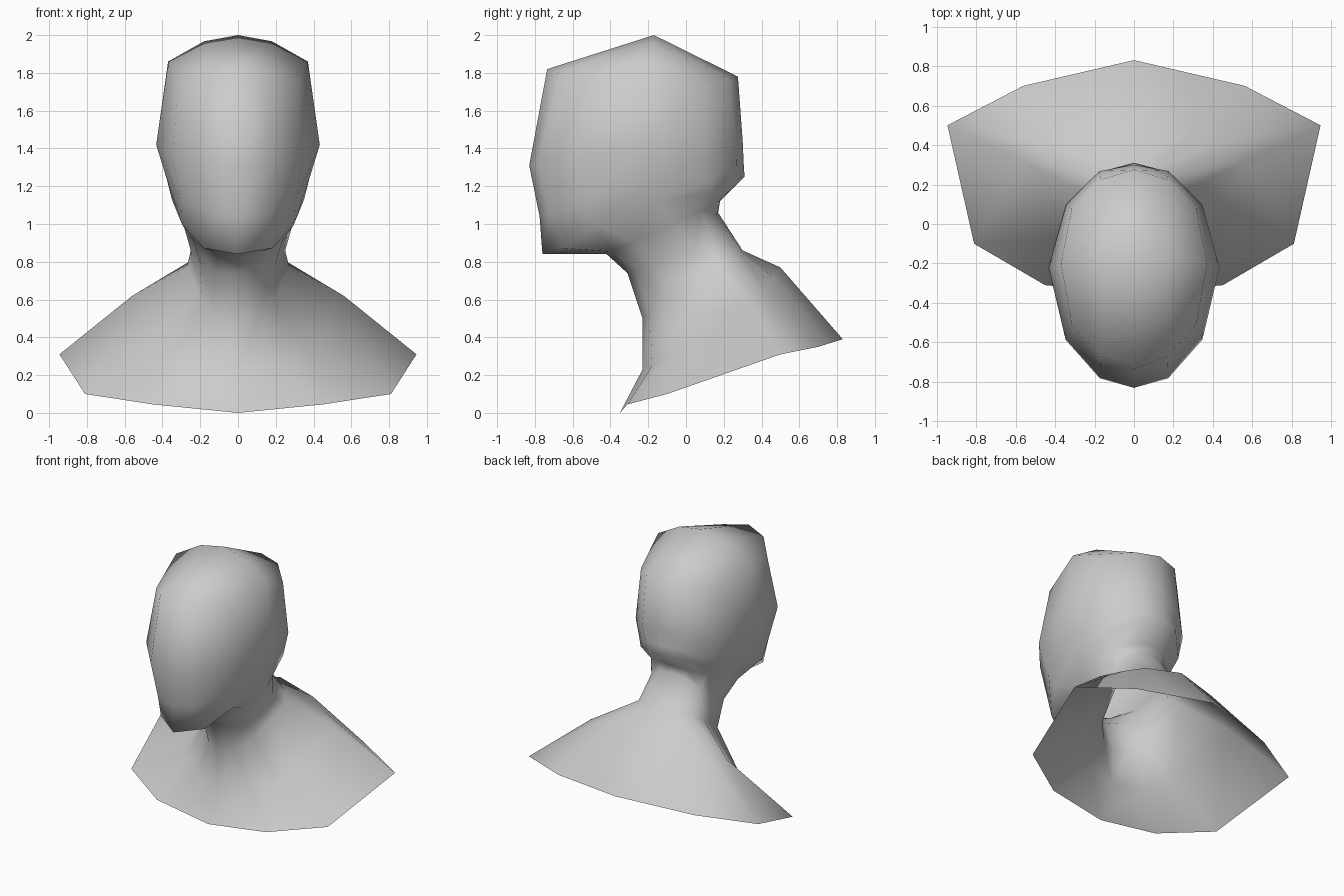
import bpy

# Twelve-sided rings; weights run from front centre round one side to back centre
ACROSS = [0, 0.4, 0.8, 1, 0.8, 0.4, 0]
ALONG = [1, 0.92, 0.6, 0, 0.6, 0.92, 1]


def half_ring(front, side, back, tweaks={}):
    """Half ring through front (y, z), widest side point (x, y, z) and back (y, z)."""
    sx, sy, sz = side
    pts = []
    for k in range(7):
        ey, ez = front if k < 3 else back
        pts.append((sx * ACROSS[k], sy + (ey - sy) * ALONG[k], sz + (ez - sz) * ALONG[k]))
    for k, p in tweaks.items():
        pts[k] = p
    return pts


# Open lower rim of the bust, with the shoulder tip at the fourth point
rim = [(0, -0.35, 0.0), (0.45, -0.31, 0.045), (0.81, -0.10, 0.10), (0.945, 0.50, 0.31),
       (0.56, 0.70, 0.35), (0.28, 0.765, 0.37), (0, 0.83, 0.39)]

# Chest, neck, jaw and skull; tweaks shape the collar, chin and skull corners
sections = [
    ((-0.23, 0.23), (0.56, 0.32, 0.62), (0.50, 0.77),     # chest and shoulders
     {1: (0.22, -0.18, 0.25), 2: (0.39, -0.08, 0.31),
      4: (0.43, 0.40, 0.67), 5: (0.29, 0.465, 0.718)}),
    ((-0.23, 0.50), (0.27, 0.17, 0.775), (0.30, 0.86),    # base of neck
     {1: (0.11, -0.19, 0.52), 2: (0.19, -0.10, 0.60)}),
    ((-0.31, 0.74), (0.25, 0.05, 0.86), (0.17, 1.06),     # throat
     {1: (0.11, -0.26, 0.75), 2: (0.20, -0.16, 0.79)}),
    ((-0.42, 0.84), (0.29, -0.07, 1.00), (0.18, 1.12)),   # under the jaw
    ((-0.76, 0.84), (0.35, -0.15, 1.13), (0.31, 1.25),    # jaw edge
     {1: (0.18, -0.65, 0.872), 2: (0.295, -0.47, 0.995), 4: (0.29, 0.12, 1.16)}),
    ((-0.775, 1.04), (0.375, -0.19, 1.23), (0.306, 1.31),   # cheeks
     {4: (0.31, 0.11, 1.225)}),
    ((-0.83, 1.31), (0.433, -0.22, 1.42), (0.30, 1.44),   # widest part of head
     {4: (0.345, 0.10, 1.35), 5: (0.175, 0.268, 1.40)}),
    ((-0.735, 1.82), (0.37, -0.20, 1.86), (0.275, 1.78),  # upper skull
     {1: (0.17, -0.67, 1.80), 2: (0.315, -0.51, 1.74),
      4: (0.315, 0.08, 1.72), 5: (0.17, 0.225, 1.77)}),
]
verts = list(rim)
for s in sections:
    verts += half_ring(*s)

# Skin between successive rings
faces = []
for r in range(len(sections)):
    for k in range(6):
        a = r * 7 + k
        faces.append((a, a + 1, a + 8, a + 7))

# Crown: centre and one side point closed with four quads
t = len(sections) * 7
crown, temple = len(verts), len(verts) + 1
verts += [(0, -0.17, 2.0), (0.18, -0.18, 1.967)]
faces += [(t, t + 1, temple, crown), (t + 1, t + 2, t + 3, temple),
          (t + 3, t + 4, t + 5, temple), (t + 5, t + 6, crown, temple)]

mesh = bpy.data.meshes.new("head_bust")
mesh.from_pydata(verts, [], faces)
mesh.shade_smooth()
bust = bpy.data.objects.new("head_bust", mesh)
bpy.context.collection.objects.link(bust)

# Other half
mirror = bust.modifiers.new("mirror", 'MIRROR')
mirror.use_axis = (True, False, False)
mirror.use_clip = True
mirror.merge_threshold = 0.001
